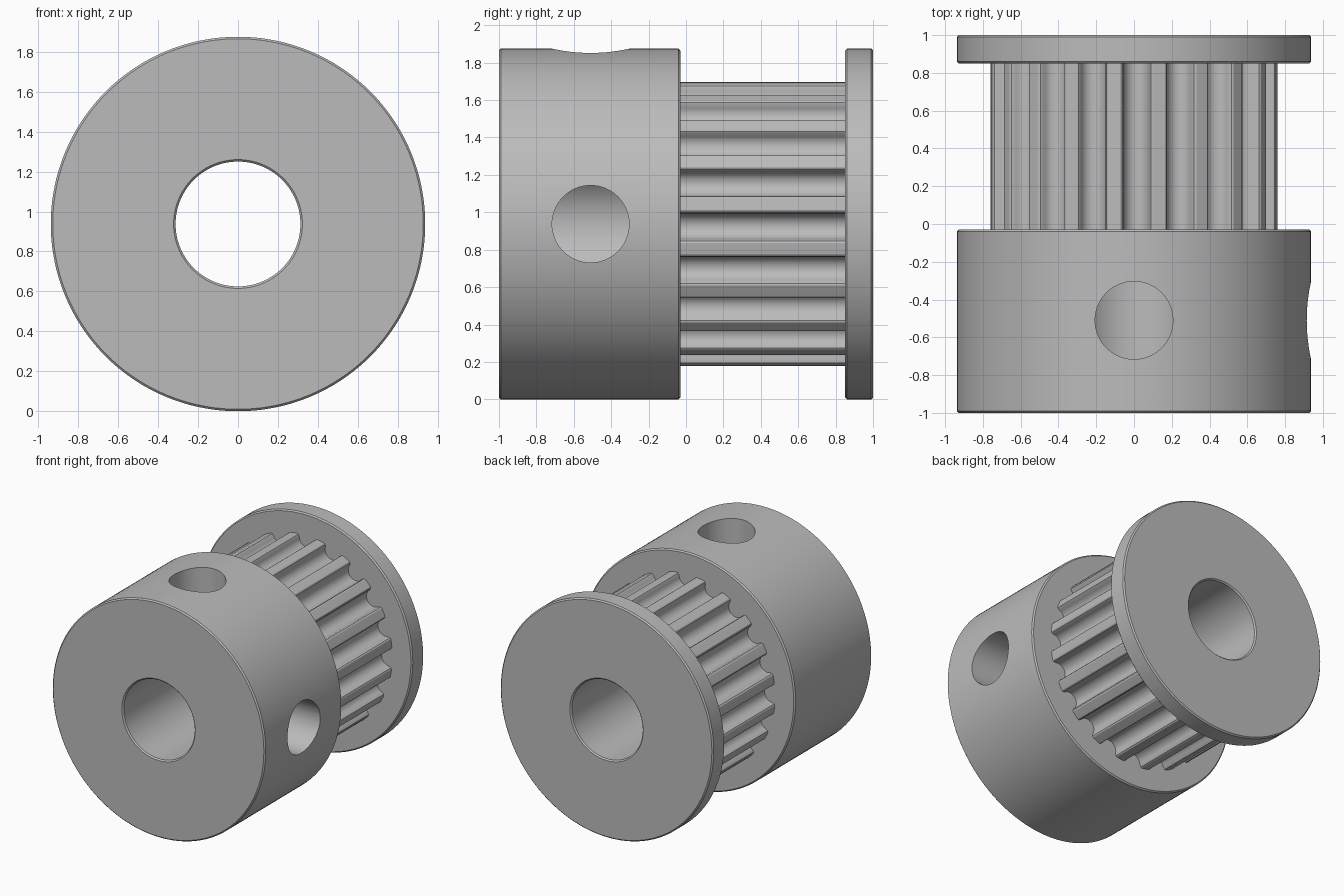
import bpy, bmesh, math
from mathutils import Vector, Matrix

cube = bpy.data.objects.get("Cube")
if cube:
    bpy.data.objects.remove(cube, do_unlink=True)

R, BORE, CHAMFER = 0.9375, 0.3125, 0.01       # flange radius, bore radius, edge break
AXIS_Z = R
TEETH, TOOTH_R, DEPTH, GROOVE_R = 20, 0.764, 0.094, 0.069
COLLAR_END, FLANGE_START = -0.03, 0.85
SCREW_Y, SCREW_R = -0.51, 0.206

metal = bpy.data.materials.new("grey_metal")
metal.use_nodes = True
colour = (0.5, 0.5, 0.5, 1)
metal.diffuse_color = colour
metal.node_tree.nodes["Principled BSDF"].inputs["Base Color"].default_value = colour


def finish(name, bm):
    """Turn a bmesh into a named, coloured object."""
    bmesh.ops.recalc_face_normals(bm, faces=bm.faces)
    mesh = bpy.data.meshes.new(name)
    bm.to_mesh(mesh)
    bm.free()
    mesh.materials.append(metal)
    obj = bpy.data.objects.new(name, mesh)
    bpy.context.collection.objects.link(obj)
    return obj


def smooth(obj):
    bpy.ops.object.select_all(action='DESELECT')
    obj.select_set(True)
    bpy.context.view_layer.objects.active = obj
    bpy.ops.object.shade_smooth_by_angle(angle=math.radians(25))


def loft(bm, rings):
    """Join closed rings of equal length, the last back to the first."""
    loops = [[bm.verts.new(p) for p in ring] for ring in rings]
    for a, b in zip(loops, loops[1:] + loops[:1]):
        for i in range(len(a)):
            j = (i + 1) % len(a)
            bm.faces.new((a[i], a[j], b[j], b[i]))


def polar(radius, angle, y):
    return Vector((radius * math.cos(angle), y, AXIS_Z + radius * math.sin(angle)))


def turned_part(name, y0, y1, bore0, bore1, steps=144):
    """Bored disc with chamfered rims; bore0 / bore1 break the bore edge at each end."""
    c = CHAMFER
    profile = [(R - c, y0), (R, y0 + c), (R, y1 - c), (R - c, y1)]
    profile += [(BORE + c, y1), (BORE, y1 - c)] if bore1 else [(BORE, y1)]
    profile += [(BORE, y0 + c), (BORE + c, y0)] if bore0 else [(BORE, y0)]
    bm = bmesh.new()
    loft(bm, [[polar(r, math.tau * i / steps, y) for i in range(steps)] for r, y in profile])
    return finish(name, bm)


def tooth_outline():
    """Polar points of the belt-tooth outline: round grooves with eased tips."""
    centre = TOOTH_R - DEPTH + GROOVE_R
    half_land = math.radians(6.6)
    groove = [(TOOTH_R, -half_land), (TOOTH_R - 0.006, -math.radians(5.85))]
    for k in range(13):
        t = math.pi * k / 12
        across, out = -GROOVE_R * math.cos(t), centre - GROOVE_R * math.sin(t)
        groove.append((math.hypot(across, out), math.atan2(across, out)))
    groove += [(r, -a) for r, a in reversed(groove[:2])]
    groove.append((TOOTH_R, math.pi / TEETH))
    phase = math.radians(17)
    return [(r, a + phase + math.tau * n / TEETH) for n in range(TEETH) for r, a in groove]


# Collar with two set-screw holes at right angles
collar = turned_part("collar", -1, COLLAR_END, True, False)
for name, turn in (("top_screw_cutter", Matrix.Identity(4)),
                   ("side_screw_cutter", Matrix.Rotation(math.pi / 2, 4, 'Y'))):
    bm = bmesh.new()
    place = Matrix.Translation((0, SCREW_Y, AXIS_Z)) @ turn @ Matrix.Translation((0, 0, 0.65))
    bmesh.ops.create_cone(bm, cap_ends=True, segments=64, radius1=SCREW_R,
                          radius2=SCREW_R, depth=1.3, matrix=place)
    cutter = finish(name, bm)
    cutter.hide_render = True
    cut = collar.modifiers.new(name, 'BOOLEAN')
    cut.operation, cut.solver, cut.object = 'DIFFERENCE', 'EXACT', cutter
    bpy.context.view_layer.objects.active = collar
    bpy.ops.object.modifier_apply(modifier=cut.name)
    bpy.data.objects.remove(cutter, do_unlink=True)
smooth(collar)

# Toothed belt drum
outline = tooth_outline()
bm = bmesh.new()
loft(bm, [[polar(r, a, COLLAR_END) for r, a in outline],
          [polar(r, a, FLANGE_START) for r, a in outline],
          [polar(BORE, a, FLANGE_START) for r, a in outline],
          [polar(BORE, a, COLLAR_END) for r, a in outline]])
smooth(finish("toothed_drum", bm))

# End flange
smooth(turned_part("end_flange", FLANGE_START, 1, False, True))
